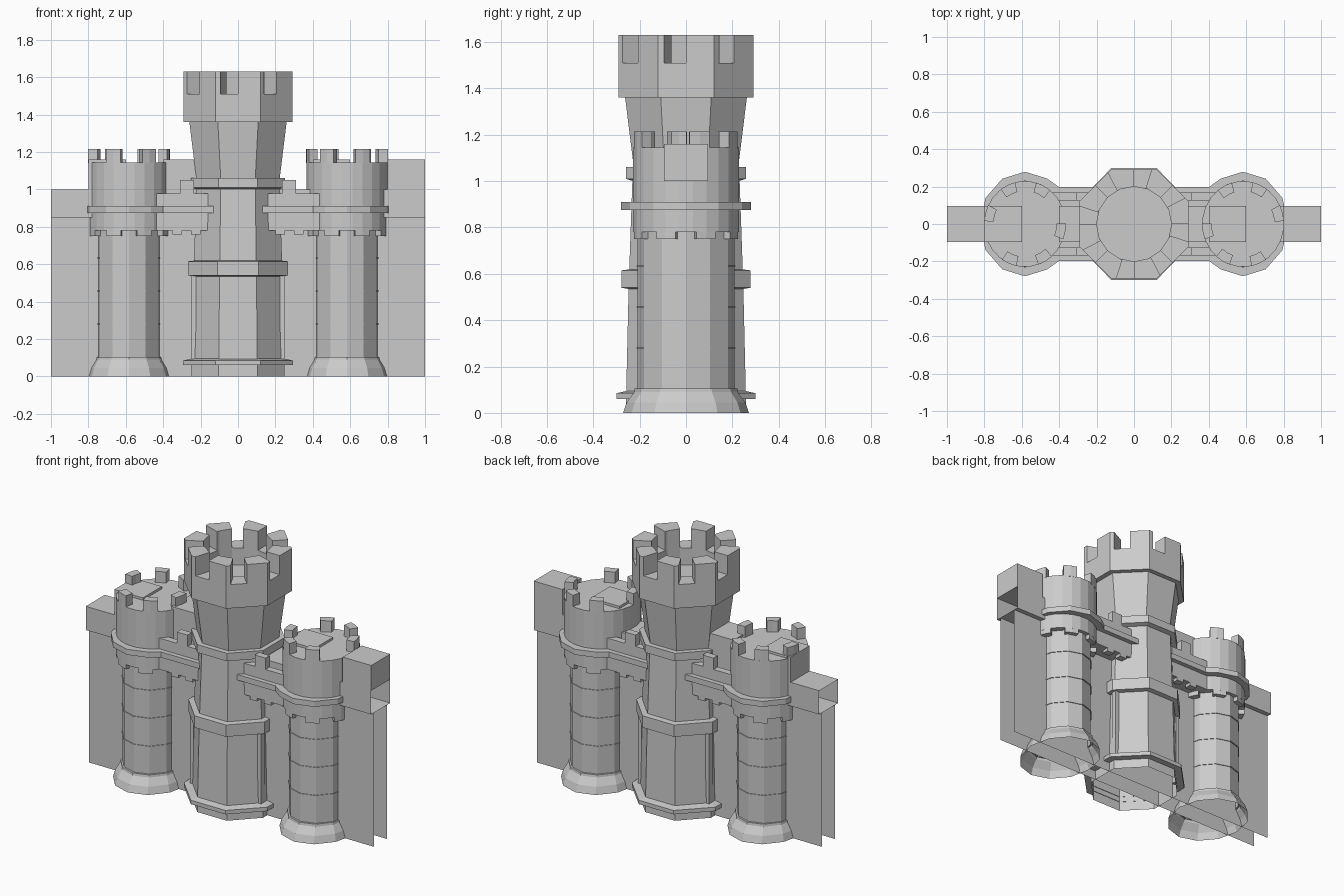
import bpy, bmesh, math
from math import pi, cos, sin, radians

if "Cube" in bpy.data.objects:
    bpy.data.objects.remove(bpy.data.objects["Cube"])


def finish(name, bm, normals=True):
    if normals:
        bmesh.ops.recalc_face_normals(bm, faces=bm.faces)
    me = bpy.data.meshes.new(name)
    bm.to_mesh(me)
    bm.free()
    ob = bpy.data.objects.new(name, me)
    bpy.context.collection.objects.link(ob)
    return ob


def loft(name, profile, n=8, cx=0, sy=1.0, corner=False, bottom=True, top=True):
    """Stack n-sided rings (z, radius). Flat side to the front, or a corner if asked."""
    bm = bmesh.new()
    rings = []
    for z, r in profile:
        r = r if corner else r / cos(pi / n)
        t = 0 if corner else pi / n
        rings.append([bm.verts.new((cx + r * cos(2 * i * pi / n + t),
                                    sy * r * sin(2 * i * pi / n + t), z)) for i in range(n)])
    for a, b in zip(rings, rings[1:]):
        for i in range(n):
            j = (i + 1) % n
            bm.faces.new((a[i], a[j], b[j], b[i]))
    if bottom:
        bm.faces.new(rings[0][::-1])
    if top:
        bm.faces.new(rings[-1])
    return finish(name, bm)


def prism(name, pts, z0, z1):
    bm = bmesh.new()
    a = [bm.verts.new((x, y, z0)) for x, y in pts]
    b = [bm.verts.new((x, y, z1)) for x, y in pts]
    n = len(pts)
    for i in range(n):
        j = (i + 1) % n
        bm.faces.new((a[i], a[j], b[j], b[i]))
    bm.faces.new(a)
    bm.faces.new(b)
    return finish(name, bm)


def box(name, x0, x1, y0, y1, z0, z1):
    return prism(name, [(x0, y0), (x1, y0), (x1, y1), (x0, y1)], z0, z1)


def arc_block(name, cx, mid, half, r0, r1, z0, z1, sy=1.0):
    angs = [radians(mid + d) for d in (-half, 0, half)]
    pts = [(cx + r1 * cos(a), sy * r1 * sin(a)) for a in angs]
    pts += [(cx + r0 * cos(a), sy * r0 * sin(a)) for a in reversed(angs)]
    return prism(name, pts, z0, z1)


# Curtain wall: two thin sheets, open-ended coping, alternating merlons
bm = bmesh.new()


def quad(*co):
    bm.faces.new([bm.verts.new(c) for c in co])


for y in (-0.065, 0.065):
    quad((-1, y, 0), (1, y, 0), (1, y, 0.85), (-1, y, 0.85))
corners = [(-0.095, 0.85), (0.095, 0.85), (0.095, 1.0), (-0.095, 1.0)]
for (ya, za), (yb, zb) in zip(corners, corners[1:] + corners[:1]):
    quad((-1, ya, za), (1, ya, za), (1, yb, zb), (-1, yb, zb))
finish("curtain_wall", bm, False)
for x in (-0.8, -0.4, 0.0, 0.4, 0.8):
    box("curtain_wall_merlon", x, x + 0.2, -0.095, 0.095, 1.0, 1.16)

# Central keep: body (open below), bands and flared head
SY = 1.04
loft("keep_lower_body", [(0, 0.25), (0.54, 0.238)], sy=SY, bottom=False, top=False)
loft("keep_shaft", [(0.54, 0.238), (1.02, 0.222)], sy=SY, bottom=False, top=False)
loft("keep_base_band", [(0.06, 0.25), (0.06, 0.293), (0.085, 0.293), (0.095, 0.25)],
     sy=1.02, bottom=False, top=False)
loft("keep_middle_band", [(0.535, 0.24), (0.54, 0.267), (0.615, 0.267), (0.62, 0.23)],
     sy=SY, bottom=False, top=False)
loft("keep_upper_band", [(1.0, 0.22), (1.01, 0.252), (1.06, 0.252), (1.06, 0.22)],
     sy=1.03, bottom=False, top=False)
loft("keep_flare", [(1.05, 0.222), (1.36, 0.26)], sy=1.01, bottom=False, top=False)
for sx in (-1, 1):
    for sy in (-1, 1):
        xs = sorted((sx * 0.225, sx * 0.25))
        ys = sorted((sy * 0.09, sy * 0.125))
        box("keep_corner_strip", *xs, *ys, 0.08, 0.54)

# Keep crown: octagonal outside, round-topped parapet and eight merlons
AP, INNER = 0.292, 0.2


def oct_point(deg):
    d = (deg + 22.5) % 45 - 22.5
    r = AP / cos(radians(d))
    return (r * cos(radians(deg)), r * sin(radians(deg)))


def inner_point(deg):
    return (INNER * cos(radians(deg)), INNER * sin(radians(deg)))


loft("keep_crown_floor", [(1.36, AP), (1.40, AP - 0.04)])
for k in range(8):
    a = 45 * k
    full = [a - 22.5, a, a + 22.5]
    prism("keep_crown_parapet", [oct_point(d) for d in full] +
          [inner_point(d) for d in reversed(full)], 1.36, 1.51)
    tooth = [a, a + 22.5, a + 27]
    prism("keep_crown_merlon", [oct_point(d) for d in tooth] +
          [inner_point(d) for d in reversed(tooth)], 1.51, 1.63)

# Side turrets and the short walkways joining them to the keep
for s, side in ((-1, "left"), (1, "right")):
    cx = 0.583 * s
    twelve = dict(n=12, cx=cx, corner=True, bottom=False, top=False)
    loft(side + "_turret_base", [(0, 0.228), (0.045, 0.215), (0.09, 0.188), (0.105, 0.186),
                                 (0.105, 0.175)], sy=1.19, **twelve)
    for z0, z1 in ((0.1, 0.283), (0.283, 0.46), (0.46, 0.637), (0.637, 0.8)):
        loft(side + "_turret_course", [(z0, 0.178), (z1 - 0.006, 0.178), (z1 - 0.006, 0.182),
                                       (z1, 0.182), (z1, 0.178)], sy=1.17, **twelve)
    loft(side + "_turret_drum", [(0.78, 0.18), (0.78, 0.217), (1.145, 0.217)], n=24, cx=cx,
         sy=1.05, bottom=False)
    loft(side + "_turret_ring", [(0.875, 0.2), (0.875, 0.243), (0.91, 0.243), (0.91, 0.2)],
         sy=1.15, **twelve)
    for a in (165, 115, 63, -10, -60, -113):
        mid = a if s < 0 else 180 - a
        arc_block(side + "_turret_merlon", cx, mid, 11, 0.168, 0.219, 1.14, 1.215, 1.05)
    for k in range(8):
        arc_block(side + "_turret_corbel", cx, 45 * k + 22.5, 11, 0.18, 0.218, 0.75, 0.785, 1.05)

    def span(a, b):
        return sorted((a * s, b * s))

    box(side + "_walkway_floor", *span(0.16, 0.45), -0.165, 0.165, 0.78, 0.91)
    for f in (-1, 1):
        def depth(a, b):
            return sorted((a * f, b * f))
        box(side + "_walkway_parapet", *span(0.16, 0.44), *depth(0.125, 0.168), 0.78, 0.978)
        # ledge sweeps from the keep out to the turret ring
        plan = [(0.13, 0.125), (0.13, 0.197), (0.40, 0.197), (0.46, 0.24), (0.5, 0.24), (0.5, 0.125)]
        prism(side + "_walkway_ledge", [(x * s, y * f) for x, y in plan], 0.875, 0.91)
        box(side + "_walkway_merlon", *span(0.235, 0.31), *depth(0.125, 0.168), 0.97, 1.05)
        for x in (0.2, 0.3):
            box(side + "_walkway_corbel", *span(x, x + 0.05), *depth(0.125, 0.168), 0.76, 0.785)
